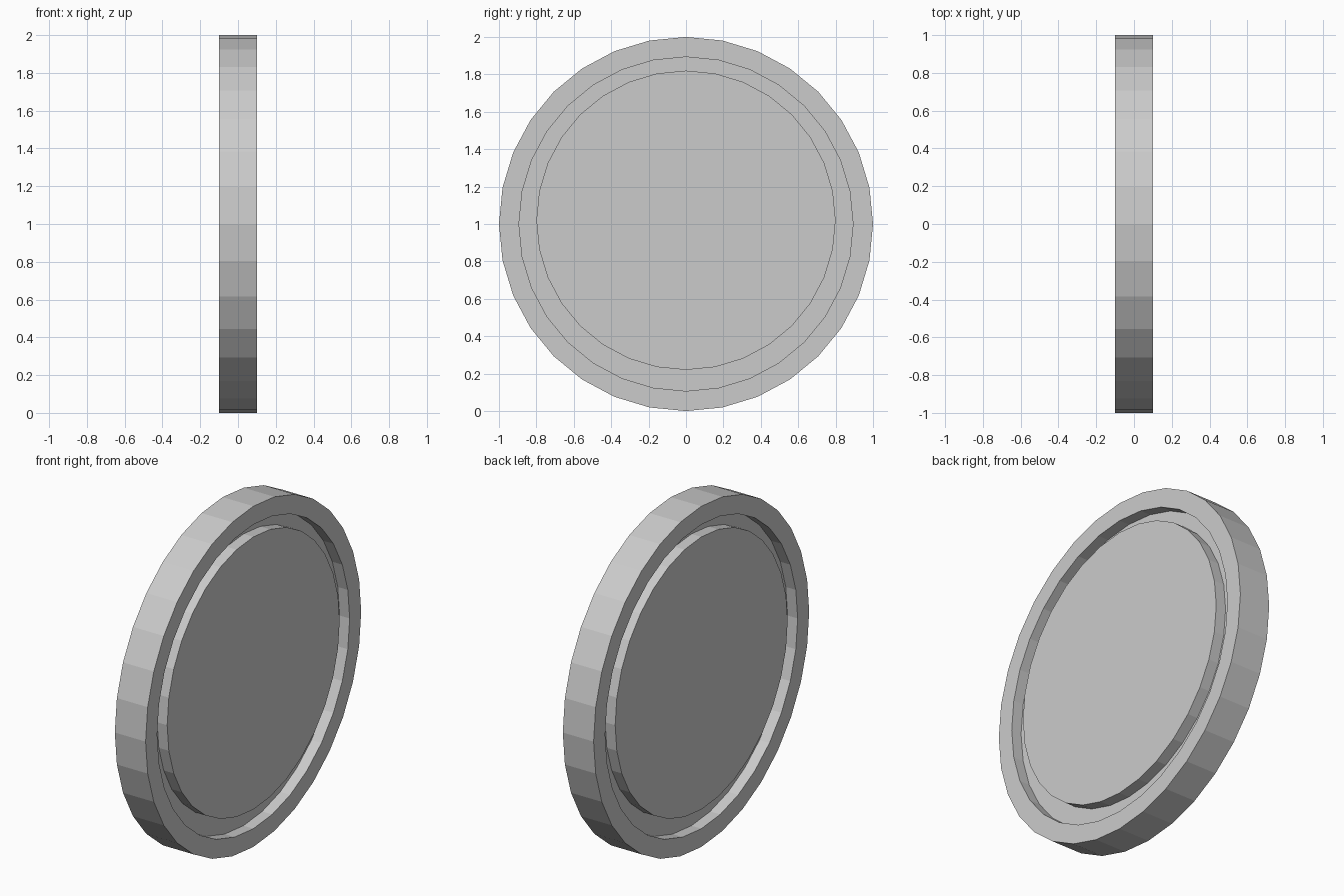
import bpy, bmesh, math

if "Cube" in bpy.data.objects:
    bpy.data.objects.remove(bpy.data.objects["Cube"])

N = 32        # sides
HALF = 0.1    # half thickness
FLOOR = 0.035 # half thickness at groove floor

# one profile per side: (radius, x, centre height)
side = [(0.8, HALF, 1.02), (0.8, FLOOR, 1.02), (0.893, FLOOR, 1.0),
        (0.893, HALF, 1.0), (1.0, HALF, 1.0)]
profile = side + [(r, -x, z) for r, x, z in reversed(side)]

bm = bmesh.new()

def ring(r, x, cz):
    return [bm.verts.new((x, r * math.cos(2 * math.pi * i / N),
                          cz + r * math.sin(2 * math.pi * i / N))) for i in range(N)]

# raised discs, grooves and rim
rings = [ring(*p) for p in profile]
for a, b in zip(rings, rings[1:]):
    for i in range(N):
        j = (i + 1) % N
        bm.faces.new((a[i], b[i], b[j], a[j]))
bm.faces.new(rings[0])
bm.faces.new(rings[-1])
bmesh.ops.recalc_face_normals(bm, faces=bm.faces[:])

mesh = bpy.data.meshes.new("grooved_disc")
bm.to_mesh(mesh)
bm.free()
bpy.context.collection.objects.link(bpy.data.objects.new("grooved_disc", mesh))
